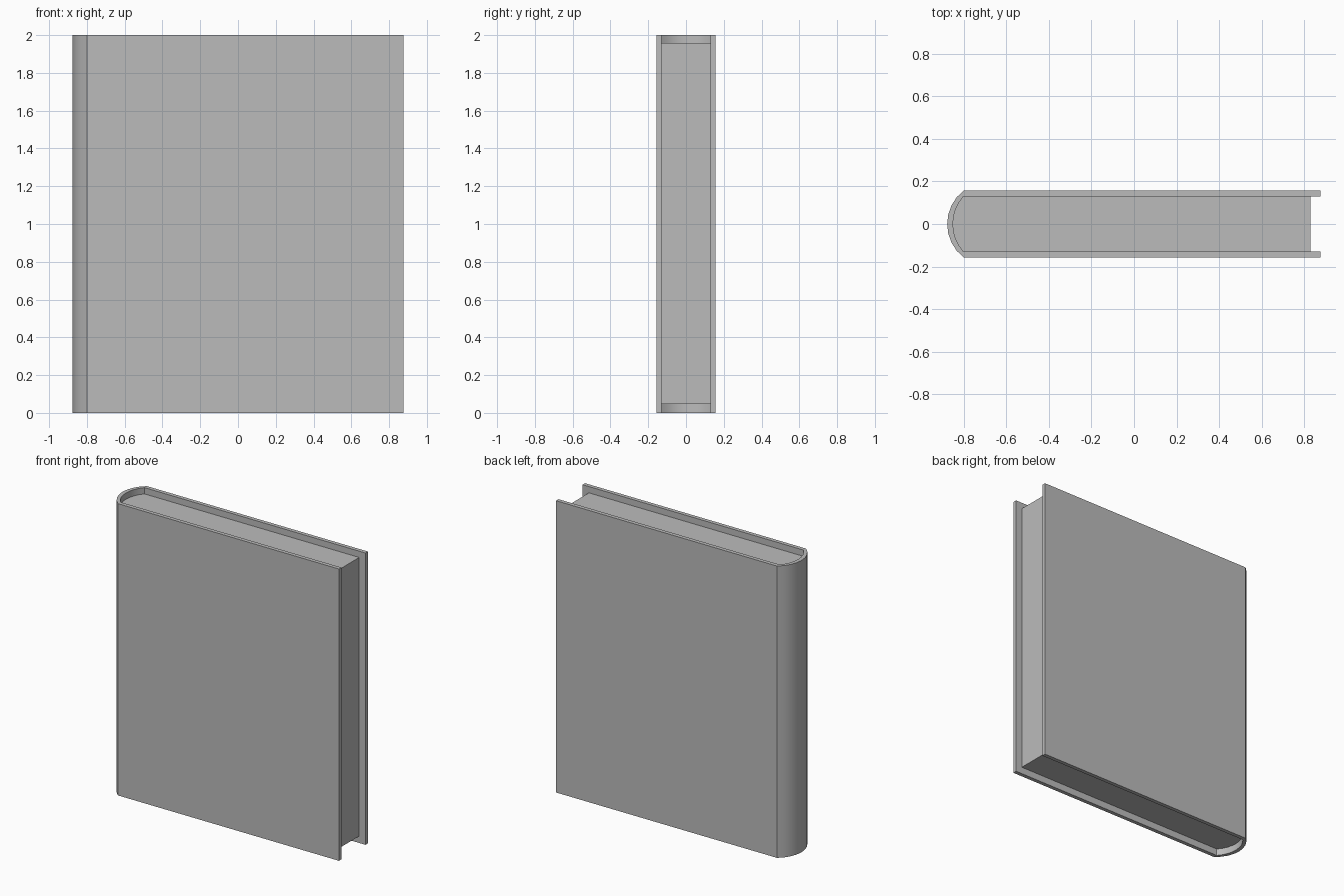
import bpy, bmesh, math

cube = bpy.data.objects.get("Cube")
if cube:
    bpy.data.objects.remove(cube, do_unlink=True)

grey = bpy.data.materials.new("plain_grey")
grey.use_nodes = True
GREY = (0.5, 0.5, 0.5, 1)
grey.diffuse_color = GREY
grey.node_tree.nodes["Principled BSDF"].inputs["Base Color"].default_value = GREY


def spine_arc(x, half, bulge, steps=8):
    """Arc from the back edge to the front edge, bowing towards -x."""
    r = (half ** 2 + bulge ** 2) / (2 * bulge)
    a = math.asin(half / r)
    cx = x - bulge + r
    angles = [a - 2 * a * i / steps for i in range(steps + 1)]
    return [(cx - r * math.cos(t), r * math.sin(t)) for t in angles]


def extrude_outline(name, outline, z0, z1):
    bm = bmesh.new()
    face = bm.faces.new([bm.verts.new((x, y, z0)) for x, y in outline])
    out = bmesh.ops.extrude_face_region(bm, geom=[face])
    top = [v for v in out["geom"] if isinstance(v, bmesh.types.BMVert)]
    bmesh.ops.translate(bm, verts=top, vec=(0, 0, z1 - z0))
    bmesh.ops.recalc_face_normals(bm, faces=bm.faces)
    mesh = bpy.data.meshes.new(name)
    bm.to_mesh(mesh)
    bm.free()
    mesh.materials.append(grey)
    obj = bpy.data.objects.new(name, mesh)
    bpy.context.collection.objects.link(obj)
    bpy.ops.object.select_all(action="DESELECT")
    obj.select_set(True)
    bpy.context.view_layer.objects.active = obj
    bpy.ops.object.shade_smooth_by_angle(angle=math.radians(30))
    return obj


HINGE, EDGE = -0.8, 0.875
OUTER, INNER = 0.157, 0.13
outer = spine_arc(HINGE, OUTER, 0.077)
inner = spine_arc(HINGE, INNER, 0.05)

# Cover: two boards joined by the rounded spine
cover = [(EDGE, OUTER)] + outer + [(EDGE, -OUTER), (EDGE, -INNER)]
cover += inner[::-1] + [(EDGE, INNER)]
extrude_outline("cover", cover, 0, 2)

# Page block set back from the cover edges
extrude_outline("pages", inner + [(0.828, -INNER), (0.828, INNER)], 0.047, 1.957)
